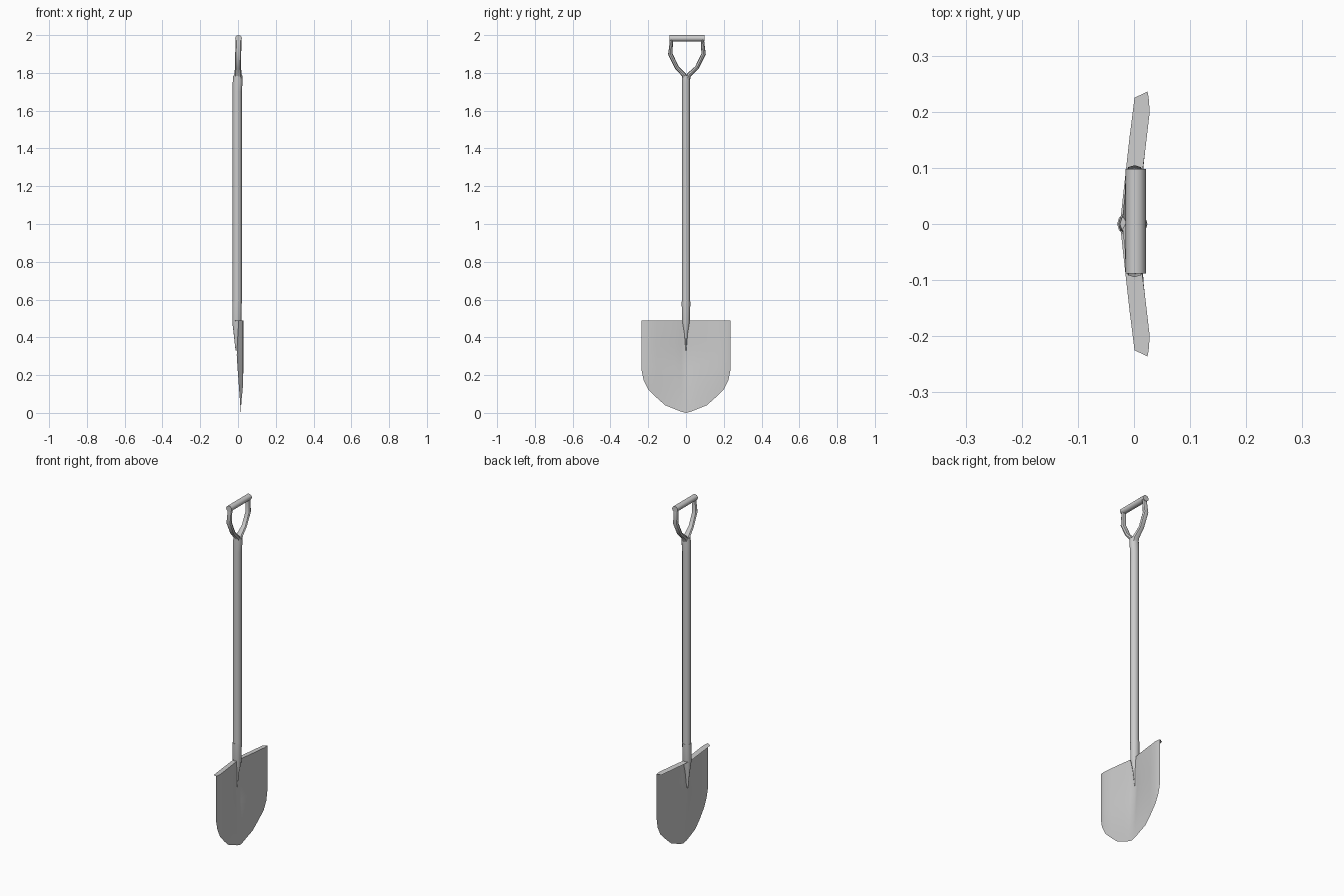
import bpy, bmesh, math
from mathutils import Vector

cube = bpy.data.objects.get("Cube")
if cube:
    bpy.data.objects.remove(cube)

steel = bpy.data.materials.new("light_grey")
steel.use_nodes = True
grey = (0.6, 0.6, 0.6, 1)
steel.diffuse_color = grey
steel.node_tree.nodes["Principled BSDF"].inputs["Base Color"].default_value = grey


def finish(name, bm, angle=40):
    mesh = bpy.data.meshes.new(name)
    bm.to_mesh(mesh)
    bm.free()
    obj = bpy.data.objects.new(name, mesh)
    bpy.context.collection.objects.link(obj)
    mesh.materials.append(steel)
    bpy.ops.object.select_all(action='DESELECT')
    obj.select_set(True)
    bpy.context.view_layer.objects.active = obj
    bpy.ops.object.shade_smooth_by_angle(angle=math.radians(angle))
    return obj


def tube(name, rings, sides=12):
    """Loft oval rings given as (x, y, z, radius along x, radius across)."""
    bm = bmesh.new()
    pts = [Vector(r[:3]) for r in rings]
    loops = []
    for i, r in enumerate(rings):
        tangent = pts[min(i + 1, len(pts) - 1)] - pts[max(i - 1, 0)]
        tangent.x = 0
        across = tangent.normalized().cross(Vector((1, 0, 0)))
        loop = []
        for k in range(sides):
            a = math.tau * k / sides
            offset = Vector((math.cos(a) * r[3], 0, 0)) + across * math.sin(a) * r[4]
            loop.append(bm.verts.new(pts[i] + offset))
        loops.append(loop)
    for a, b in zip(loops, loops[1:]):
        for k in range(sides):
            j = (k + 1) % sides
            bm.faces.new((a[k], a[j], b[j], b[k]))
    bm.faces.new(loops[0])
    bm.faces.new(loops[-1])
    bmesh.ops.recalc_face_normals(bm, faces=bm.faces)
    return finish(name, bm)


# Shaft with a flared top
tube("shaft", [(-0.004, 0, 0.58, 0.024, 0.022), (-0.004, 0, 1.7, 0.024, 0.022),
               (-0.002, 0, 1.75, 0.026, 0.022), (-0.001, 0, 1.785, 0.024, 0.021)])

# Socket tapering to a point on the blade
tube("socket", [(-0.005, 0, 0.59, 0.025, 0.023), (-0.006, 0, 0.48, 0.024, 0.021),
                (-0.008, 0, 0.42, 0.015, 0.010), (-0.008, 0, 0.33, 0.005, 0.002)])

# Forked yoke and cross grip
mid = 0.005
for name, s in (("left_yoke_arm", -1), ("right_yoke_arm", 1)):
    tube(name, [(0, mid * 0.3 + s * 0.004, 1.765, 0.022, 0.016),
                (0, mid * 0.5 + s * 0.014, 1.79, 0.020, 0.012),
                (0, mid + s * 0.053, 1.828, 0.016, 0.011),
                (0.001, mid + s * 0.088, 1.9, 0.016, 0.012),
                (0.003, mid + s * 0.082, 1.975, 0.015, 0.008)], 8)
tube("grip", [(0.003, -0.088, 1.983, 0.018, 0.017), (0.003, 0.098, 1.983, 0.018, 0.017)])


# Dished blade: each column runs from the rounded bottom edge to the top
TOP = 0.49
outline = [(0, 0), (0.025, 0.006), (0.06, 0.02), (0.11, 0.04), (0.155, 0.08),
           (0.2, 0.125), (0.225, 0.175), (0.236, 0.23)]
columns = [(-y, z) for y, z in outline[:0:-1]] + outline


def dish(y, z):
    centre = 0.015 - 0.022 * min(z / 0.3, 1) + 0.007 * max(0, (z - 0.3) / 0.19)
    edge = 0.015 + 0.013 * min(z / 0.2, 1) ** 0.6
    d = abs(y)
    curl = 0.004 * max(0, (d - 0.215) / 0.021)
    return centre + (edge - centre) * min(d / 0.2, 1) ** 0.8 - curl


bm = bmesh.new()
rows = 8
grid = []
for y, low in columns:
    col = []
    for i in range(rows + 1):
        z = low + (TOP - low) * i / rows
        col.append(bm.verts.new((dish(y, z), y, z)))
    # Foot rest folded backwards along the top edge
    pull = 0.011 * max(0, (abs(y) - 0.15) / 0.086) * (1 if y > 0 else -1)
    col.append(bm.verts.new((-0.025 + 0.11 * abs(y), y - pull, TOP - 0.003)))
    grid.append(col)
for a, b in zip(grid, grid[1:]):
    for i in range(rows + 1):
        bm.faces.new((a[i], b[i], b[i + 1], a[i + 1]))
finish("blade", bm)
